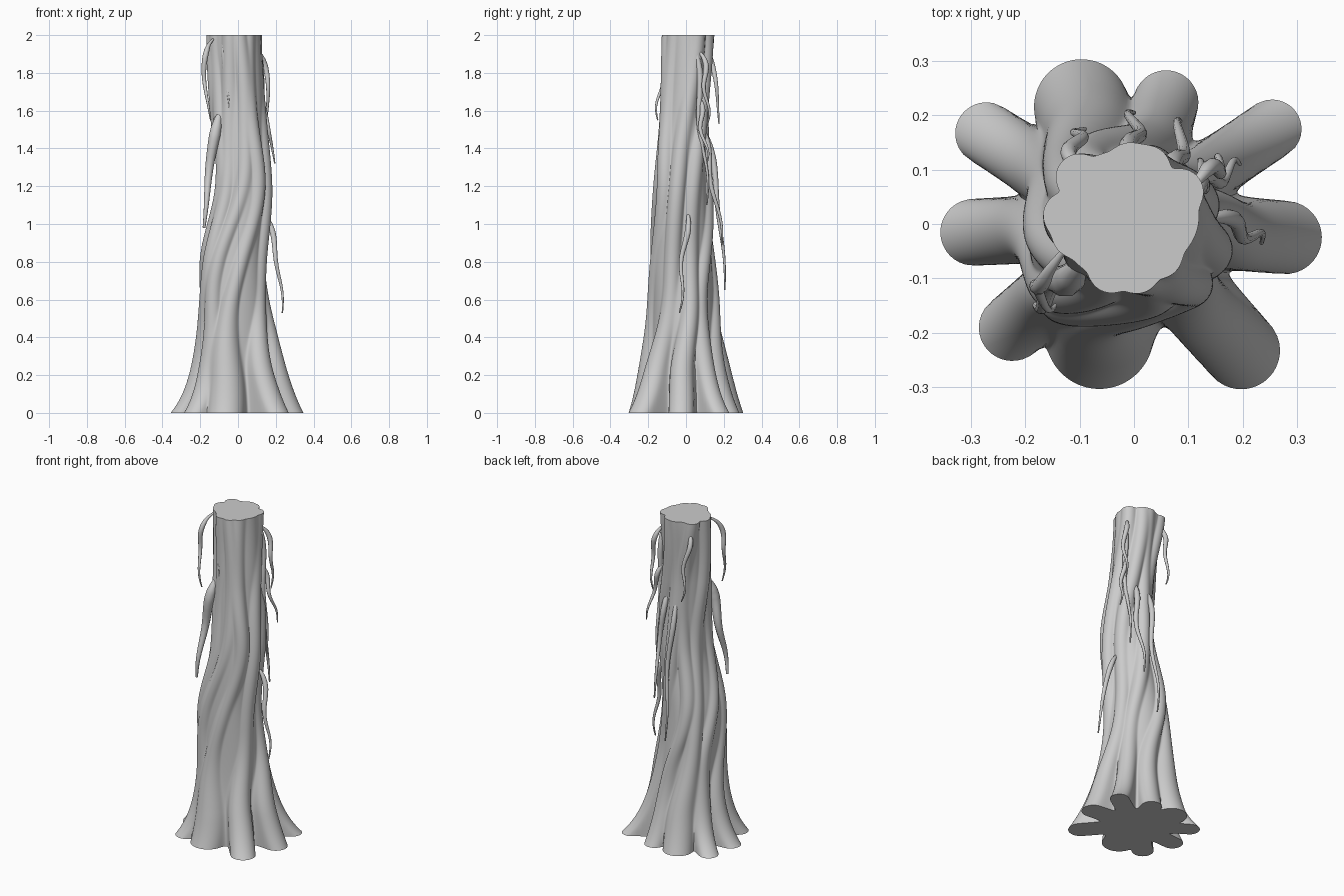
import bpy, bmesh
from math import sin, cos, pi, radians, exp, log, sqrt
from mathutils import Vector

if "Cube" in bpy.data.objects:
    bpy.data.objects.remove(bpy.data.objects["Cube"])

# Trunk extents every 0.4 of height: xmin, xmax, ymin, ymax
ENV = [(-.21, .20, -.20, .20), (-.215, .175, -.20, .18), (-.205, .15, -.2, .15),
       (-.12, .17, -.175, .125), (-.135, .15, -.13, .115), (-.16, .132, -.118, .148)]

# Root strands: ground angle, ground reach, half width, height over which the flare fades
ROOTS = [(-5, .345, .068, .30), (34, .36, .055, .16), (74, .285, .06, .18),
         (113, .315, .088, .32), (148, .365, .058, .15), (183, .345, .062, .17),
         (221, .345, .062, .18), (254, .305, .10, .32), (311, .373, .072, .24)]


def envelope(z):
    t = min(max(z / .4, 0), 4.9999)
    i, f = int(t), t - int(t)
    a, b, c, d = (ENV[min(max(j, 0), 5)] for j in (i - 1, i, i + 1, i + 2))
    return [q + .5 * f * (r - p + f * (2 * p - 5 * q + 4 * r - s + f * (3 * (q - r) + s - p)))
            for p, q, r, s in zip(a, b, c, d)]


def ellipse(th, hx, hy):
    return hx * hy / sqrt((hy * cos(th)) ** 2 + (hx * sin(th)) ** 2)


def smooth(a, b, x):
    t = min(max((x - a) / (b - a), 0), 1)
    return t * t * (3 - 2 * t)


def lobe(d, reach, w):
    """Distance to the edge of a round-ended finger at angle d from its axis."""
    if cos(d) <= 0:
        return 0
    c = reach - w
    s = abs(sin(d))
    if c * s < w:
        r = c * cos(d) + sqrt(w * w - (c * s) ** 2)
        if r * cos(d) >= c:
            return r
    return w / max(s, 1e-4)


def section(z, n):
    x0, x1, y0, y1 = envelope(z)
    cx, cy, hx, hy = (x0 + x1) / 2, (y0 + y1) / 2, (x1 - x0) / 2, (y1 - y0) / 2
    up = smooth(0, .7, z)
    fingers = []
    for i, (ang, reach, w, fade) in enumerate(ROOTS):
        turn = 52 * smooth(.2, 1.35, z) + 10 * smooth(1.3, 2, z)
        wob = 11 * sin(4.2 * z + i * 2.3) * smooth(.15, .7, z)
        a = radians(ang + turn + wob)
        base = ellipse(a, hx, hy) * (1 + .06 * up * sin(5 * z + i * 1.9)) + .009
        r = base + (reach - ellipse(radians(ang), .205, .2)) * exp(-z / fade - 2 * (z / .6) ** 4)
        fingers.append((a, r, w + (.044 - w) * up))
    pts = []
    for k in range(n):
        th = 2 * pi * k / n
        core = ellipse(th, hx, hy) * (.90 + .03 * sin(3 * th + 4 * z))
        vals = [core] + [min(lobe(th - a, r, w), r) for a, r, w in fingers]
        m, s = max(vals), .005 + .013 * (1 - up)
        r = m + s * log(sum(exp((v - m) / s) for v in vals)) - .002
        pts.append((cx + r * cos(th), cy + r * sin(th), z))
    return pts


# Fluted twisting trunk with flared roots
N, ROWS = 288, 130
bm = bmesh.new()
rings = [[bm.verts.new(p) for p in section(2 * (j / ROWS) ** 1.15, N)] for j in range(ROWS + 1)]
for lo, hi in zip(rings, rings[1:]):
    for k in range(N):
        m = (k + 1) % N
        bm.faces.new((lo[k], lo[m], hi[m], hi[k]))
# Flat ends
for ring, z in ((rings[0], 0), (rings[-1], 2)):
    mid = bm.verts.new((-.01, .01, z))
    for k in range(N):
        bm.faces.new((ring[k], ring[(k + 1) % N], mid))
bmesh.ops.recalc_face_normals(bm, faces=bm.faces)
me = bpy.data.meshes.new("trunk")
bm.to_mesh(me)
bm.free()
trunk = bpy.data.objects.new("trunk", me)
bpy.context.collection.objects.link(trunk)


# Aerial root: a tapered tube that bows outward, then sways as it drops
def vine(name, start, end, radius, bow=.03, sway=.012, steps=14):
    a, b = Vector(start), Vector(end)
    out = Vector((a.x + b.x, a.y + b.y, 0)).normalized()
    side = Vector((-out.y, out.x, 0))
    cu = bpy.data.curves.new(name, 'CURVE')
    cu.dimensions = '3D'
    cu.bevel_depth = 1
    cu.bevel_resolution = 3
    cu.resolution_u = 4
    cu.use_fill_caps = True
    sp = cu.splines.new('BEZIER')
    sp.bezier_points.add(steps)
    for i, bp in enumerate(sp.bezier_points):
        t = i / steps
        w = sway * sin(3 * pi * t)
        bp.co = a.lerp(b, t) + out * (bow * sin(pi * t ** .65) + w * .6) + side * w
        bp.handle_left_type = bp.handle_right_type = 'AUTO'
        bp.radius = radius * (1 - .8 * t) * min(1, .3 + 4 * t)
    ob = bpy.data.objects.new(name, cu)
    bpy.context.collection.objects.link(ob)
    return ob


parts = [
    vine("hanging_root_left_top", (-.13, -.05, 1.98), (-.145, -.15, 1.55), .018, .055),
    vine("hanging_root_left_low", (-.09, -.06, 1.6), (-.18, -.15, .98), .036, .022),
    vine("hanging_root_right_top", (.10, .06, 1.92), (.15, .11, 1.52), .018, .045),
    vine("hanging_root_right_mid", (.11, .06, 1.68), (.195, .11, 1.32), .017, .012),
    vine("hanging_root_right_low", (.12, .01, 1.07), (.235, -.035, .53), .019, .035),
    vine("hanging_root_back", (0, .08, 1.52), (0, .205, .65), .02, .035),
    vine("hanging_root_back_right", (.065, .06, 1.55), (.085, .19, .89), .021, .022),
    vine("hanging_root_back_left", (-.09, .09, 1.95), (-.09, .175, 1.53), .018, .035),
    vine("clinging_root_right", (.11, .04, 1.95), (.12, .11, 1.1), .02, .015),
    vine("clinging_root_front", (-.08, -.075, 1.99), (-.045, -.115, 1.6), .016, .008, .004),
]

# Turn the tubes into meshes and smooth everything
bpy.ops.object.select_all(action='DESELECT')
for ob in parts:
    ob.select_set(True)
bpy.context.view_layer.objects.active = parts[0]
bpy.ops.object.convert(target='MESH')
trunk.select_set(True)
bpy.ops.object.shade_smooth_by_angle(angle=radians(50))
